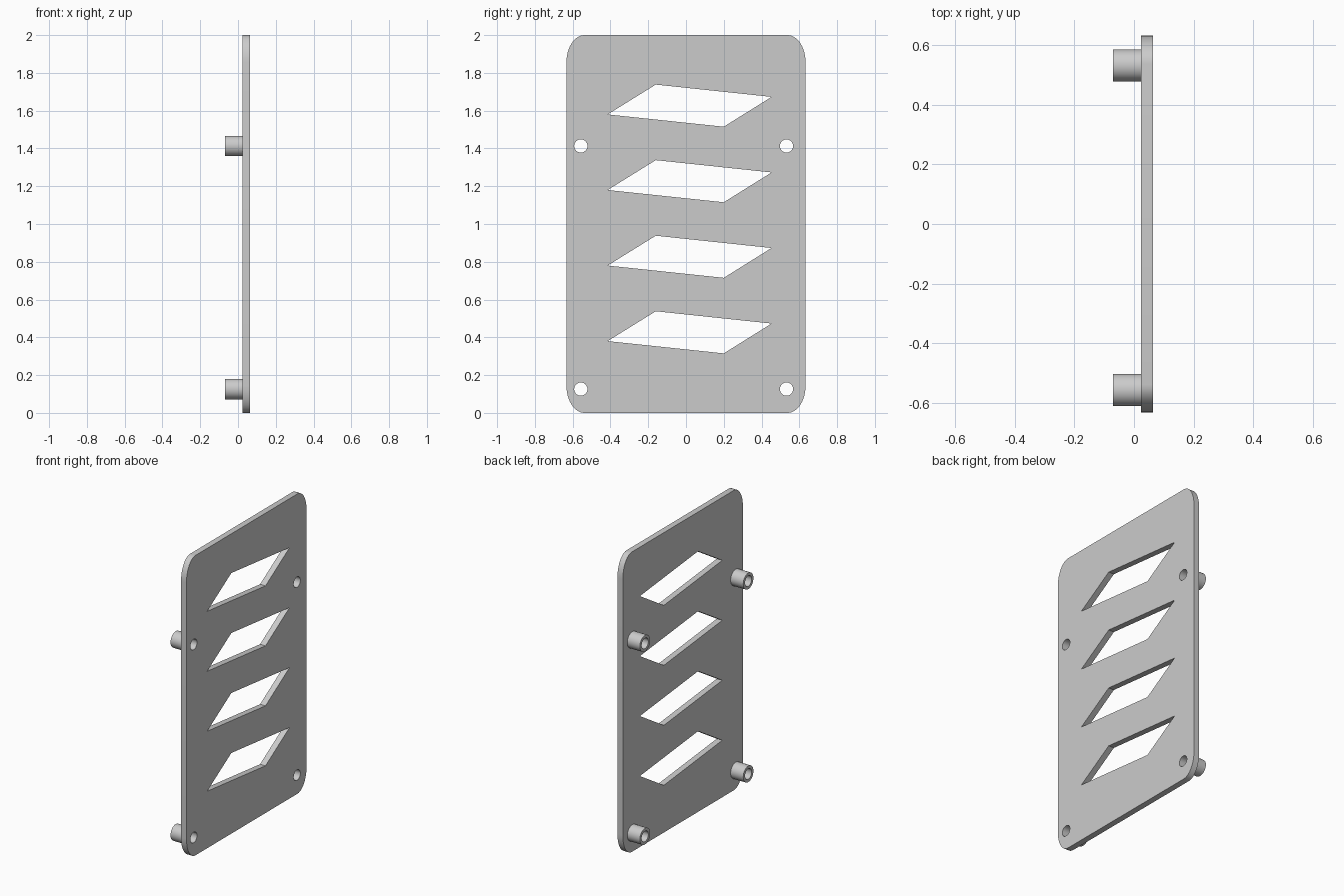
import bpy
import bmesh
from math import cos, sin, pi, radians
from mathutils import Matrix

cube = bpy.data.objects.get("Cube")
if cube:
    bpy.data.objects.remove(cube, do_unlink=True)

grey = bpy.data.materials.new("light grey")
grey.use_nodes = True
colour = (0.6, 0.6, 0.6, 1)
grey.diffuse_color = colour
grey.node_tree.nodes["Principled BSDF"].inputs["Base Color"].default_value = colour

# Maps profile (u, v, depth) to (y, z, x)
UPRIGHT = Matrix(((0, 0, 1, 0), (1, 0, 0, 0), (0, 1, 0, 0), (0, 0, 0, 1)))


def arc(u, v, ru, rv, start, sweep, steps):
    return [(u + ru * cos(start + sweep * i / steps),
             v + rv * sin(start + sweep * i / steps)) for i in range(steps + 1)]


def circle(u, v, r, steps=32):
    return arc(u, v, r, r, 0, 2 * pi, steps)[:-1]


def extrude_profile(name, loops, x0, x1):
    """Fill the outer loop minus the inner loops and extrude it from x0 to x1."""
    curve = bpy.data.curves.new(name + "_profile", 'CURVE')
    curve.dimensions = '2D'
    curve.fill_mode = 'BOTH'
    curve.extrude = (x1 - x0) / 2
    for loop in loops:
        spline = curve.splines.new('POLY')
        spline.points.add(len(loop) - 1)
        for point, (u, v) in zip(spline.points, loop):
            point.co = (u, v, 0, 1)
        spline.use_cyclic_u = True
    helper = bpy.data.objects.new(name + "_helper", curve)
    bpy.context.collection.objects.link(helper)
    bpy.context.view_layer.update()
    evaluated = helper.evaluated_get(bpy.context.evaluated_depsgraph_get())
    mesh = bpy.data.meshes.new_from_object(evaluated)
    bpy.data.objects.remove(helper, do_unlink=True)
    bpy.data.curves.remove(curve)

    mesh.transform(Matrix.Translation(((x0 + x1) / 2, 0, 0)) @ UPRIGHT)
    bm = bmesh.new()
    bm.from_mesh(mesh)
    bmesh.ops.remove_doubles(bm, verts=bm.verts, dist=0.0001)
    bmesh.ops.recalc_face_normals(bm, faces=bm.faces)
    bm.to_mesh(mesh)
    bm.free()
    mesh.name = name
    mesh.materials.clear()
    mesh.materials.append(grey)
    obj = bpy.data.objects.new(name, mesh)
    bpy.context.collection.objects.link(obj)
    bpy.ops.object.select_all(action='DESELECT')
    obj.select_set(True)
    bpy.context.view_layer.objects.active = obj
    bpy.ops.object.shade_smooth_by_angle(angle=radians(30))


HALF_WIDTH, HEIGHT = 0.633, 2.0
CORNER_U, CORNER_V = 0.095, 0.145
BACK, FACE, BOSS_END = 0.023, 0.063, -0.07
HOLE, BOSS = 0.035, 0.054

# Rounded plate outline
outline = []
for i, (side, top) in enumerate(((1, True), (-1, True), (-1, False), (1, False))):
    v = HEIGHT - CORNER_V if top else CORNER_V
    outline += arc(side * (HALF_WIDTH - CORNER_U), v, CORNER_U, CORNER_V, i * pi / 2, pi / 2, 12)

# Four slanted vents, evenly stacked
vent = [(-0.415, 0.38), (-0.16, 0.538), (0.453, 0.473), (0.2, 0.315)]
vents = [[(u, v + 0.4 * i) for u, v in vent] for i in range(4)]

# Screw holes, shared by plate and bosses
spots = {"upper_front": (-0.557, 1.413), "upper_back": (0.532, 1.413),
         "lower_front": (-0.557, 0.126), "lower_back": (0.532, 0.126)}
holes = [circle(u, v, HOLE) for u, v in spots.values()]

extrude_profile("vented_plate", [outline] + vents + holes, BACK, FACE)

# Hollow mounting bosses behind the plate
for place, (u, v) in spots.items():
    extrude_profile(place + "_boss", [circle(u, v, BOSS), circle(u, v, HOLE)], BOSS_END, BACK)
